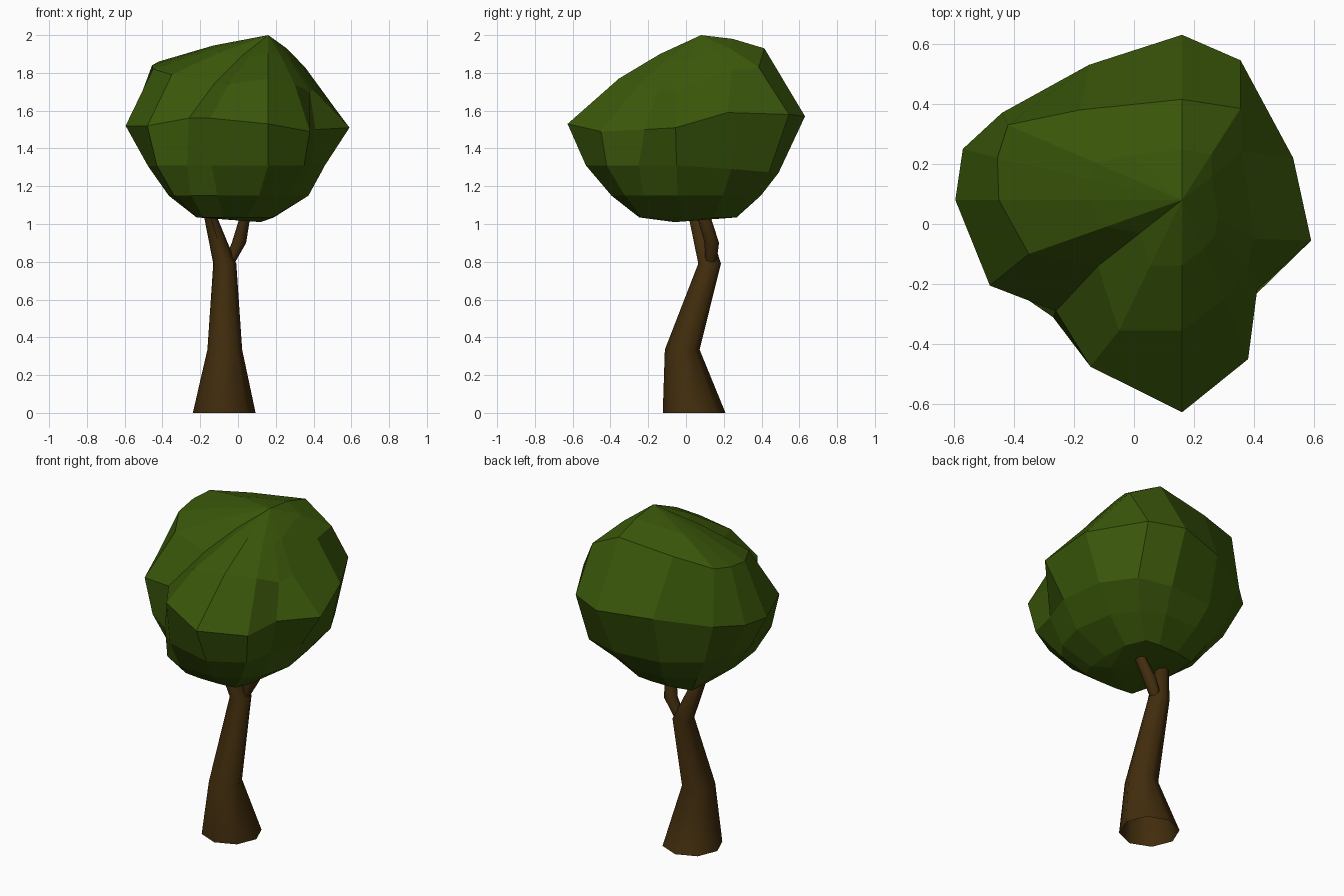
import bpy, bmesh, math
from mathutils import Vector

if "Cube" in bpy.data.objects:
    bpy.data.objects.remove(bpy.data.objects["Cube"])


def material(name, rgb):
    m = bpy.data.materials.new(name)
    m.diffuse_color = (*rgb, 1)
    m.use_nodes = True
    m.node_tree.nodes["Principled BSDF"].inputs["Base Color"].default_value = m.diffuse_color
    return m


def loft(name, rings, mat, bottom=None, top=None, smooth=None):
    """Skin a stack of equal-length rings, optionally closed with pole points."""
    bm = bmesh.new()
    vs = [[bm.verts.new(p) for p in ring] for ring in rings]
    n = len(vs[0])
    for a, b in zip(vs, vs[1:]):
        for i in range(n):
            j = (i + 1) % n
            bm.faces.new((a[i], a[j], b[j], b[i]))
    for pole, ring in ((bottom, vs[0]), (top, vs[-1])):
        if pole:
            c = bm.verts.new(pole)
            for i in range(n):
                bm.faces.new((ring[i], ring[(i + 1) % n], c))
    bmesh.ops.recalc_face_normals(bm, faces=bm.faces[:])
    me = bpy.data.meshes.new(name)
    bm.to_mesh(me)
    bm.free()
    me.materials.append(mat)
    ob = bpy.data.objects.new(name, me)
    bpy.context.collection.objects.link(ob)
    if smooth:
        bpy.ops.object.select_all(action='DESELECT')
        ob.select_set(True)
        bpy.context.view_layer.objects.active = ob
        bpy.ops.object.shade_smooth_by_angle(angle=math.radians(smooth))
    return ob


def tube(name, path, sides, mat):
    """Path of (x, y, z, rx, ry) with level polygon sections."""
    steps = [2 * math.pi * i / sides for i in range(sides)]
    rings = [[(x + rx * math.cos(a), y + ry * math.sin(a), z) for a in steps]
             for x, y, z, rx, ry in path]
    return loft(name, rings, mat, smooth=50)


bark = material("bark", (0.054, 0.026, 0.004))
leaf = material("leaf", (0.042, 0.095, 0.003))

# Trunk, open at the base, bending back and then running into the left branch
tube("trunk", [(-0.073, 0.043, 0, 0.166, 0.166),
               (-0.07, -0.02, 0.335, 0.092, 0.092),
               (-0.07, 0.125, 0.79, 0.061, 0.06),
               (-0.14, 0.065, 1.02, 0.036, 0.047),
               (-0.165, 0.04, 1.12, 0.022, 0.03)], 8, bark)
# Forked right branch
tube("right_branch", [(-0.05, 0.13, 0.79, 0.03, 0.03),
                      (0.005, 0.137, 0.9, 0.038, 0.038),
                      (0.033, 0.1, 1.02, 0.029, 0.036),
                      (0.05, 0.07, 1.12, 0.02, 0.025)], 8, bark)

# Crown: three lobed outlines running anticlockwise from the back
low = [(0.14, 0.49), (-0.15, 0.46), (-0.36, 0.34), (-0.45, 0.22),
       (-0.475, 0.07), (-0.43, -0.20), (-0.27, -0.31), (-0.14, -0.45),
       (0.16, -0.53), (0.35, -0.42), (0.39, -0.25), (0.46, -0.05),
       (0.45, 0.24), (0.34, 0.44)]
widest = [(0.16, 0.63, 1.57), (-0.15, 0.53, 1.56), (-0.44, 0.37, 1.53),
          (-0.57, 0.25, 1.53), (-0.595, 0.08, 1.52), (-0.48, -0.205, 1.52),
          (-0.26, -0.29, 1.56), (-0.145, -0.475, 1.56), (0.16, -0.627, 1.53),
          (0.38, -0.45, 1.49), (0.41, -0.22, 1.50), (0.59, -0.055, 1.51),
          (0.53, 0.22, 1.59), (0.355, 0.545, 1.58)]
high = [(0.16, 0.415, 1.93), (-0.18, 0.38, 1.89), (-0.42, 0.33, 1.86),
        (-0.455, 0.22, 1.84), (-0.45, 0.08, 1.82), (-0.35, -0.10, 1.79),
        (-0.12, -0.14, 1.75), (-0.05, -0.355, 1.74), (0.16, -0.355, 1.77),
        (0.30, -0.25, 1.74), (0.38, -0.15, 1.70), (0.40, -0.05, 1.71),
        (0.36, 0.24, 1.81), (0.355, 0.385, 1.83)]
apex = Vector((0.16, 0.08, 2.0))


def round_ring(z, x0, x1, y0, y1, square):
    """Oval section on the same spokes; square = 1 gives a full rectangle."""
    ring = []
    for x, y in low:
        a = math.atan2(y, x)
        c, s = math.cos(a), math.sin(a)
        r = 1 / max(abs(c), abs(s)) ** square
        ring.append(((x0 + x1) / 2 + r * c * (x1 - x0) / 2,
                     (y0 + y1) / 2 + r * s * (y1 - y0) / 2, z))
    return ring


loft("crown", [round_ring(1.035, -0.22, 0.19, -0.25, 0.27, 0.8),
               round_ring(1.15, -0.37, 0.375, -0.41, 0.41, 0.1),
               [(x, y, 1.31 - 0.08 * max(y, 0)) for x, y in low],
               widest, high,
               [Vector(p).lerp(apex, 0.5) + Vector((0, 0, 0.015)) for p in high]],
     leaf, bottom=(0.12, -0.06, 1.01), top=tuple(apex))
